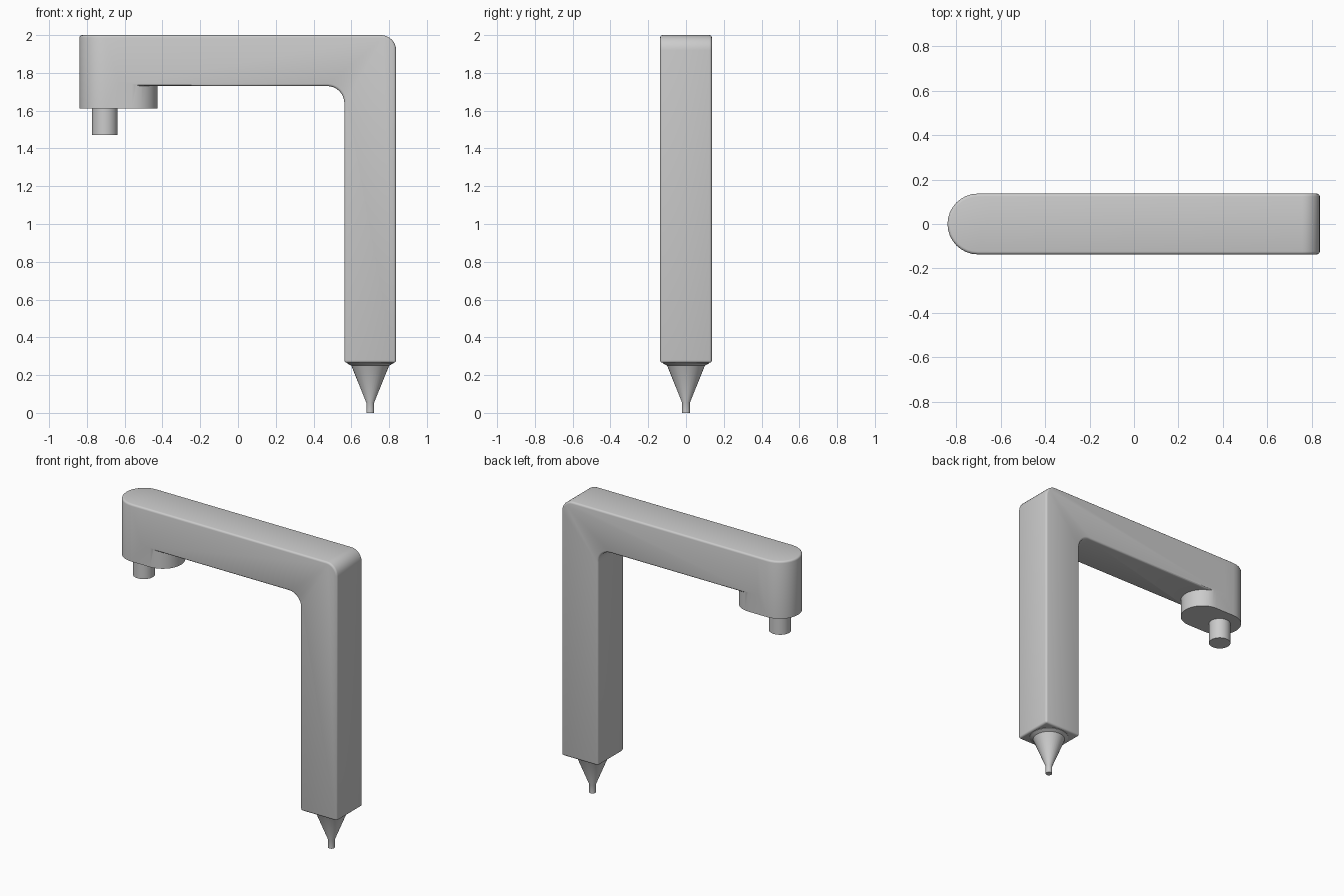
import bpy, bmesh, math
from math import sin, cos, pi

if "Cube" in bpy.data.objects:
    bpy.data.objects.remove(bpy.data.objects["Cube"])

W = 0.137                       # half thickness of arm and leg
END, BOSS, LEG = -0.703, -0.563, 0.70
UNDER, TOP, FOOT, HEAD = 1.73, 2.0, 0.265, 1.612

grey = bpy.data.materials.new("plain grey")
grey.use_nodes = True
grey.diffuse_color = (0.6, 0.6, 0.6, 1)
grey.node_tree.nodes["Principled BSDF"].inputs["Base Color"].default_value = (0.6, 0.6, 0.6, 1)


def arc(cx, cy, r, a0, a1, n):
    return [(cx + r * cos(a0 + (a1 - a0) * i / n), cy + r * sin(a0 + (a1 - a0) * i / n))
            for i in range(n + 1)]


def make_object(name, bm):
    bmesh.ops.recalc_face_normals(bm, faces=bm.faces[:])
    mesh = bpy.data.meshes.new(name)
    bm.to_mesh(mesh)
    bm.free()
    mesh.materials.append(grey)
    obj = bpy.data.objects.new(name, mesh)
    bpy.context.collection.objects.link(obj)
    return obj


def prism(name, points, move, is_soft):
    """Extrude a closed outline and round the edges picked by is_soft."""
    bm = bmesh.new()
    face = bm.faces.new([bm.verts.new(p) for p in points])
    new = bmesh.ops.extrude_face_region(bm, geom=[face])["geom"]
    bmesh.ops.translate(bm, vec=move, verts=[v for v in new if isinstance(v, bmesh.types.BMVert)])
    bmesh.ops.recalc_face_normals(bm, faces=bm.faces[:])
    edges = [e for e in bm.edges if is_soft(e.verts[0].co, e.verts[1].co)]
    bmesh.ops.bevel(bm, geom=edges, offset=0.013, segments=3, profile=0.5, affect='EDGES')
    return make_object(name, bm)


def smooth(obj, angle=35):
    bpy.ops.object.select_all(action='DESELECT')
    obj.select_set(True)
    bpy.context.view_layer.objects.active = obj
    bpy.ops.object.shade_smooth_by_angle(angle=math.radians(angle))


def turned(name, x, profile, n=32):
    """Solid of revolution about a vertical axis at x."""
    bm = bmesh.new()
    rings = [[bm.verts.new((x + r * cos(2 * pi * i / n), r * sin(2 * pi * i / n), z))
              for i in range(n)] for r, z in profile]
    for a, b in zip(rings, rings[1:]):
        for i in range(n):
            j = (i + 1) % n
            bm.faces.new((a[i], a[j], b[j], b[i]))
    bm.faces.new(rings[0])
    bm.faces.new(rings[-1])
    smooth(make_object(name, bm))


# Bent arm and leg: rounded outside corner, filleted inside corner
start = END + 0.07
outline = [(start, UNDER)]
outline += arc(LEG - W - 0.09, UNDER - 0.09, 0.09, pi / 2, 0, 8)
outline += [(LEG - W, FOOT), (LEG + W, FOOT)]
outline += arc(LEG + W - 0.08, TOP - 0.08, 0.08, 0, pi / 2, 8)
outline += [(start, TOP)]


def arm_edges(a, b):
    on_end = abs(a.x - start) < 1e-4 and abs(b.x - start) < 1e-4
    on_side = abs(a.y - b.y) < 1e-4
    at_foot = abs(a.z - FOOT) < 1e-4 and abs(b.z - FOOT) < 1e-4
    return (on_side and not on_end) or at_foot


body = prism("arm_and_leg", [(x, -W, z) for x, z in outline], (0, 2 * W, 0), arm_edges)

# Deeper round-ended head, merged into the arm
stadium = arc(BOSS, 0, W, -pi / 2, pi / 2, 16) + arc(END, 0, W, pi / 2, 3 * pi / 2, 16)
head = prism("head_block", [(x, y, HEAD) for x, y in stadium], (0, 0, TOP - HEAD),
             lambda a, b: a.z > TOP - 1e-4 and b.z > TOP - 1e-4)

# Keep the head's far half below the arm, so the arm's top stays flat
union = body.modifiers.new("merge_head", 'BOOLEAN')
union.operation = 'UNION'
union.solver = 'EXACT'
union.object = head

# Trim the head's inner top so only the boss shows past the arm's start
trim_bm = bmesh.new()
bmesh.ops.create_cube(trim_bm, size=1)
bmesh.ops.scale(trim_bm, vec=(0.4, 0.6, 0.4), verts=trim_bm.verts[:])
bmesh.ops.translate(trim_bm, vec=(start + 0.2, 0, UNDER + 0.02 + 0.2), verts=trim_bm.verts[:])
trim = make_object("head_cutter", trim_bm)
cut = head.modifiers.new("trim", 'BOOLEAN')
cut.operation = 'DIFFERENCE'
cut.solver = 'EXACT'
cut.object = trim

# Apply the merge and drop the helpers
for obj, mod in ((head, "trim"), (body, "merge_head")):
    bpy.context.view_layer.objects.active = obj
    bpy.ops.object.modifier_apply(modifier=mod)
for helper in (head, trim):
    bpy.data.objects.remove(helper)
smooth(body)

# Pin under the head and pointed nozzle under the leg
turned("pin", -0.705, [(0.068, 1.472), (0.068, HEAD + 0.01)])
turned("nozzle", LEG, [(0.021, 0), (0.021, 0.055), (0.1, 0.25), (0.122, 0.262), (0.122, 0.275)])
